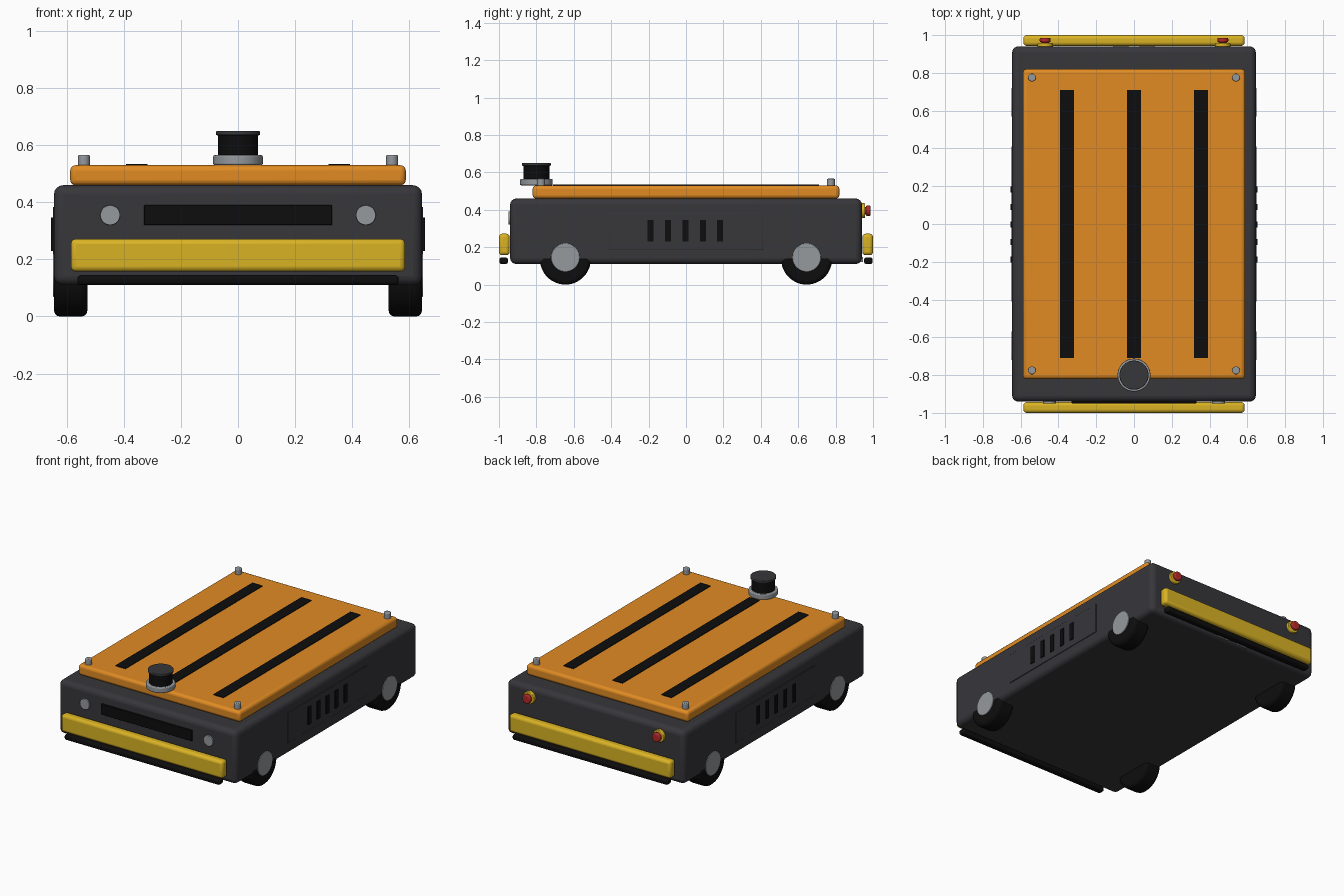
import bpy, math

if "Cube" in bpy.data.objects:
    bpy.data.objects.remove(bpy.data.objects["Cube"])


def material(name, rgb):
    m = bpy.data.materials.new(name)
    m.diffuse_color = (*rgb, 1)
    m.use_nodes = True
    m.node_tree.nodes["Principled BSDF"].inputs["Base Color"].default_value = m.diffuse_color
    return m


CHARCOAL = material("charcoal", (0.038, 0.038, 0.044))
ORANGE = material("orange", (0.75, 0.26, 0.017))
YELLOW = material("yellow", (0.70, 0.45, 0.018))
BLACK = material("black", (0.004, 0.004, 0.004))
METAL = material("metal", (0.30, 0.32, 0.34))
RED = material("red", (0.45, 0.022, 0.022))


def finish(ob, name, mat, bevel, segments):
    ob.name = name
    ob.data.materials.append(mat)
    if bevel:
        b = ob.modifiers.new("bevel", 'BEVEL')
        b.width = bevel
        b.segments = segments
        b.limit_method = 'ANGLE'
        b.angle_limit = math.radians(40)
    bpy.ops.object.shade_smooth_by_angle(angle=math.radians(35))
    return ob


def box(name, mat, x, y, z, bevel=0, segments=3):
    """Box from (min, max) ranges on each axis."""
    lo, hi = zip(x, y, z)
    bpy.ops.mesh.primitive_cube_add(size=1, location=[(a + b) / 2 for a, b in zip(lo, hi)])
    ob = bpy.context.object
    ob.scale = [b - a for a, b in zip(lo, hi)]
    bpy.ops.object.transform_apply(location=False, rotation=False, scale=True)
    return finish(ob, name, mat, bevel, segments)


def disc(name, mat, radius, axis, start, end, centre, bevel=0, sides=40):
    """Cylinder along an axis from start to end; centre gives the other two coordinates."""
    loc = list(centre)
    loc.insert("xyz".index(axis), (start + end) / 2)
    rot = {"x": (0, math.pi / 2, 0), "y": (math.pi / 2, 0, 0), "z": (0, 0, 0)}[axis]
    bpy.ops.mesh.primitive_cylinder_add(vertices=sides, radius=radius, depth=abs(end - start),
                                        location=loc, rotation=rot)
    return finish(bpy.context.object, name, mat, bevel, 3)


# Chassis and load deck
box("chassis", CHARCOAL, (-0.645, 0.645), (-0.94, 0.94), (0.11, 0.46), 0.032, 4)
box("deck", ORANGE, (-0.588, 0.588), (-0.82, 0.82), (0.46, 0.53), 0.018)
for x in (-0.355, 0, 0.355):
    box("grip_strip", BLACK, (x - 0.037, x + 0.037), (-0.71, 0.71), (0.527, 0.534))
for x in (-0.54, 0.54):
    for y in (-0.775, 0.775):
        disc("corner_stud", METAL, 0.021, "z", 0.525, 0.566, (x, y), 0.005, 24)

# Bumpers and the lower skid strips at both ends
for s in (-1, 1):
    box("bumper", YELLOW, (-0.586, 0.586), sorted((s * 0.943, s * 1.0)), (0.157, 0.272), 0.018)
    box("skid_strip", BLACK, (-0.563, 0.563), sorted((s * 0.952, s * 0.998)), (0.11, 0.145), 0.012)

# Wheels, side panels and vents
for s in (-1, 1):
    for y in (-0.645, 0.645):
        disc("wheel", BLACK, 0.136, "x", s * 0.528, s * 0.6445, (y, 0.136), 0.02, 48)
        disc("hub", METAL, 0.076, "x", s * 0.60, s * 0.649, (y, 0.145), 0.003)
    box("side_panel", CHARCOAL, sorted((s * 0.635, s * 0.649)), (-0.41, 0.41), (0.187, 0.384), 0.003, 2)
    for i in range(5):
        y = -0.003 + (i - 2) * 0.093
        box("vent", BLACK, sorted((s * 0.64, s * 0.655)), (y - 0.016, y + 0.016), (0.23, 0.346))

# Front sensor window and headlights
box("front_window", BLACK, (-0.33, 0.33), (-0.95, -0.93), (0.32, 0.39), 0.003, 2)
for x in (-0.448, 0.448):
    disc("headlight", METAL, 0.035, "y", -0.95, -0.93, (x, 0.355), 0.002, 32)

# Rear stop buttons and charging contacts
for x in (-0.47, 0.47):
    disc("button_collar", YELLOW, 0.04, "y", 0.93, 0.958, (x, 0.395), 0.004, 32)
    disc("button_stem", RED, 0.02, "y", 0.95, 0.97, (x, 0.395), 0, 24)
    disc("button", RED, 0.029, "y", 0.962, 0.986, (x, 0.395), 0.007, 32)
for x in (-0.07, 0.07):
    box("charge_contact", METAL, (x - 0.04, x + 0.04), (0.92, 0.946), (0.12, 0.148))

# Scanner turret
disc("scanner_base", METAL, 0.087, "z", 0.531, 0.565, (0, -0.8), 0.005, 48)
disc("scanner_body", BLACK, 0.07, "z", 0.56, 0.638, (0, -0.8), 0.006, 48)
disc("scanner_cap", CHARCOAL, 0.077, "z", 0.635, 0.65, (0, -0.8), 0.004, 48)
